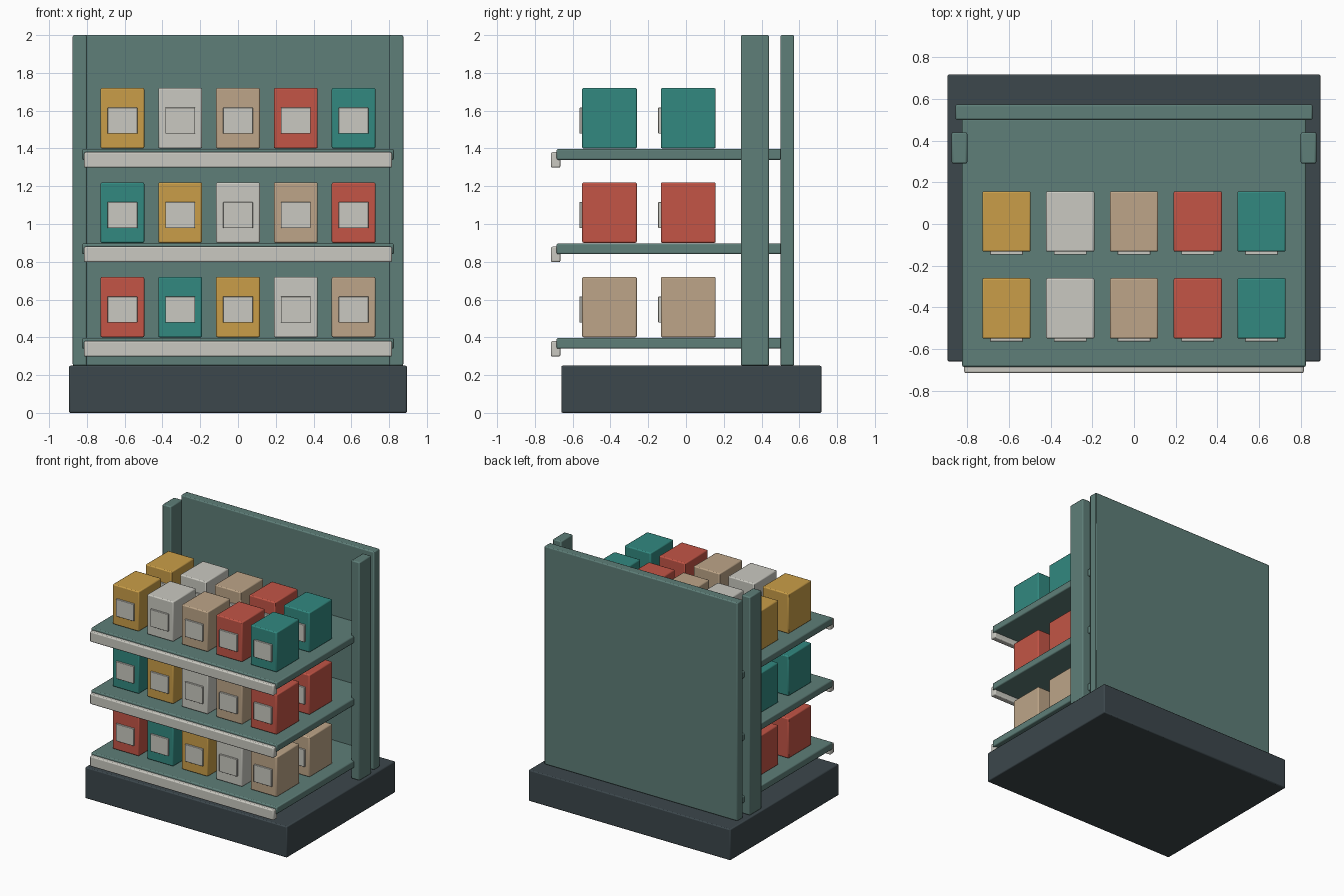
import bpy

cube = bpy.data.objects.get("Cube")
if cube:
    bpy.data.objects.remove(cube, do_unlink=True)


def material(name, *rgb):
    """Flat material from 0-255 display values, stored as linear."""
    lin = [((c / 255 + 0.055) / 1.055) ** 2.4 for c in rgb] + [1.0]
    mat = bpy.data.materials.new(name)
    mat.use_nodes = True
    mat.diffuse_color = lin
    node = next(n for n in mat.node_tree.nodes if n.type == 'BSDF_PRINCIPLED')
    node.inputs["Base Color"].default_value = lin
    return mat


green = material("sage green", 94, 126, 120)
slate = material("dark slate", 60, 71, 76)
white = material("warm white", 202, 201, 193)
yellow = material("mustard", 202, 158, 72)
tan = material("tan", 189, 165, 136)
red = material("brick red", 195, 85, 70)
teal = material("teal", 50, 137, 128)


def block(name, x, y, z, mat, bevel=0.008):
    """Bevelled box from (min, max) ranges on each axis."""
    bpy.ops.mesh.primitive_cube_add(size=1, location=[sum(r) / 2 for r in (x, y, z)])
    ob = bpy.context.object
    ob.name = name
    ob.scale = [r[1] - r[0] for r in (x, y, z)]
    bpy.ops.object.transform_apply(location=False, rotation=False, scale=True)
    ob.data.materials.append(mat)
    mod = ob.modifiers.new("Bevel", 'BEVEL')
    mod.width = bevel
    mod.segments = 2
    bpy.ops.object.shade_smooth_by_angle()
    return ob


# Plinth, back panel and uprights
block("base", (-0.895, 0.895), (-0.66, 0.717), (0, 0.25), slate)
block("back_panel", (-0.857, 0.857), (0.5, 0.573), (0.25, 2), green)
block("right_upright", (-0.875, -0.8), (0.29, 0.44), (0.25, 2), green)
block("left_upright", (0.8, 0.875), (0.29, 0.44), (0.25, 2), green)

# Shelves, each with a front rail and two rows of cartons
palette = [yellow, white, tan, red, teal]
for level in range(3):
    z = 0.5 * level
    block(f"shelf_{level}", (-0.825, 0.825), (-0.685, 0.505), (z + 0.34, z + 0.397), green)
    block(f"shelf_rail_{level}", (-0.815, 0.815), (-0.715, -0.665), (z + 0.298, z + 0.38), white)
    for row, y in enumerate((-0.55, -0.133)):
        for col in range(5):
            x = (col - 2) * 0.306
            tag = f"{level}_{row}_{col}"
            mat = palette[(col + level - 2) % 5]
            block(f"carton_{tag}", (x - 0.116, x + 0.116), (y, y + 0.29),
                  (z + 0.4, z + 0.72), mat)
            block(f"carton_label_{tag}", (x - 0.079, x + 0.079), (y - 0.014, y + 0.004),
                  (z + 0.478, z + 0.616), white, 0.003)
